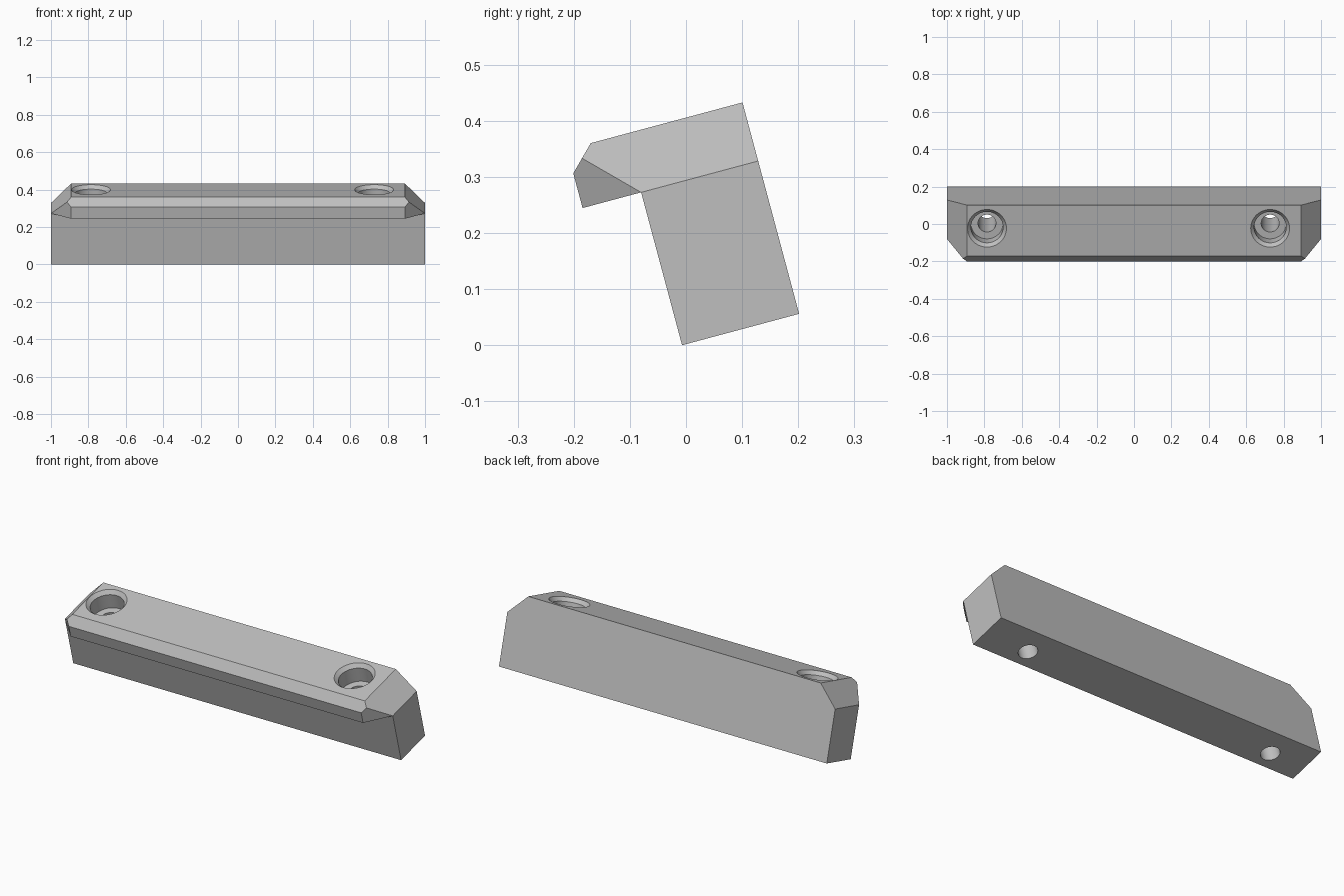
import bpy, bmesh, math
from mathutils import Matrix, Vector

cube = bpy.data.objects.get("Cube")
if cube:
    bpy.data.objects.remove(cube)

grey = bpy.data.materials.new("plain_grey")
grey.use_nodes = True
grey.diffuse_color = (0.52, 0.52, 0.52, 1)
grey.node_tree.nodes["Principled BSDF"].inputs["Base Color"].default_value = grey.diffuse_color


def make_object(name, bm):
    bmesh.ops.recalc_face_normals(bm, faces=bm.faces)
    mesh = bpy.data.meshes.new(name)
    bm.to_mesh(mesh)
    bm.free()
    mesh.materials.append(grey)
    obj = bpy.data.objects.new(name, mesh)
    bpy.context.collection.objects.link(obj)
    return obj


def cut(bm, point, normal):
    """Slice off everything beyond a plane and cap the opening."""
    geom = bm.verts[:] + bm.edges[:] + bm.faces[:]
    bmesh.ops.bisect_plane(bm, geom=geom, plane_co=point, plane_no=normal, clear_outer=True)
    bmesh.ops.holes_fill(bm, edges=[e for e in bm.edges if e.is_boundary])


# Bar with a front lip, drawn upright and extruded along x
THICK, TALL, STEP = 0.216, 0.39, 0.282
CHAMFER = TALL - STEP
profile = [(0, 0), (THICK, 0), (THICK, TALL), (-0.064, TALL),
           (-CHAMFER, 0.346), (-CHAMFER, STEP), (0, STEP)]
bm = bmesh.new()
face = bm.faces.new([bm.verts.new((-1, y, z)) for y, z in profile])
new = bmesh.ops.extrude_face_region(bm, geom=[face])["geom"]
bmesh.ops.translate(bm, vec=(2, 0, 0), verts=[v for v in new if isinstance(v, bmesh.types.BMVert)])

# Chamfers on the upper ends and on the lip corners
for side in (-1, 1):
    cut(bm, Vector((side, 0, STEP)), Vector((side, 0, 1)))
    cut(bm, Vector((side, 0, STEP)), Vector((side, -1, 0)))
bar = make_object("bar", bm)


# Stepped screw holes: bevelled rim, wide bore, narrow shaft
def hole_cutter(name, x, y):
    outline = [(0, -0.05), (0.048, -0.05), (0.048, 0.287), (0.086, 0.287),
               (0.086, TALL - 0.02), (0.104, TALL), (0.104, 0.45), (0, 0.45)]
    bm = bmesh.new()
    verts = [bm.verts.new((r, 0, z)) for r, z in outline]
    edges = [bm.edges.new(pair) for pair in zip(verts, verts[1:])]
    bmesh.ops.spin(bm, geom=verts + edges, cent=(0, 0, 0), axis=(0, 0, 1),
                   angle=math.tau, steps=48)
    bmesh.ops.remove_doubles(bm, verts=bm.verts, dist=0.0001)
    bmesh.ops.translate(bm, vec=(x, y, 0), verts=bm.verts)
    cutter = make_object(name, bm)
    cutter.hide_render = True
    return cutter


bpy.context.view_layer.objects.active = bar
for name, x in (("right_hole", -0.786), ("left_hole", 0.728)):
    cutter = hole_cutter(name, x, 0.088)
    mod = bar.modifiers.new(name, "BOOLEAN")
    mod.operation, mod.solver, mod.object = "DIFFERENCE", "EXACT", cutter
    bpy.ops.object.modifier_apply(modifier=name)
    bpy.data.objects.remove(cutter)

# Lean the bar backwards onto its lower front edge
bar.data.transform(Matrix.Translation((0, -0.007, 0)) @ Matrix.Rotation(math.radians(15), 4, "X"))
bpy.ops.object.select_all(action="DESELECT")
bar.select_set(True)
bpy.ops.object.shade_smooth_by_angle(angle=math.radians(20))
